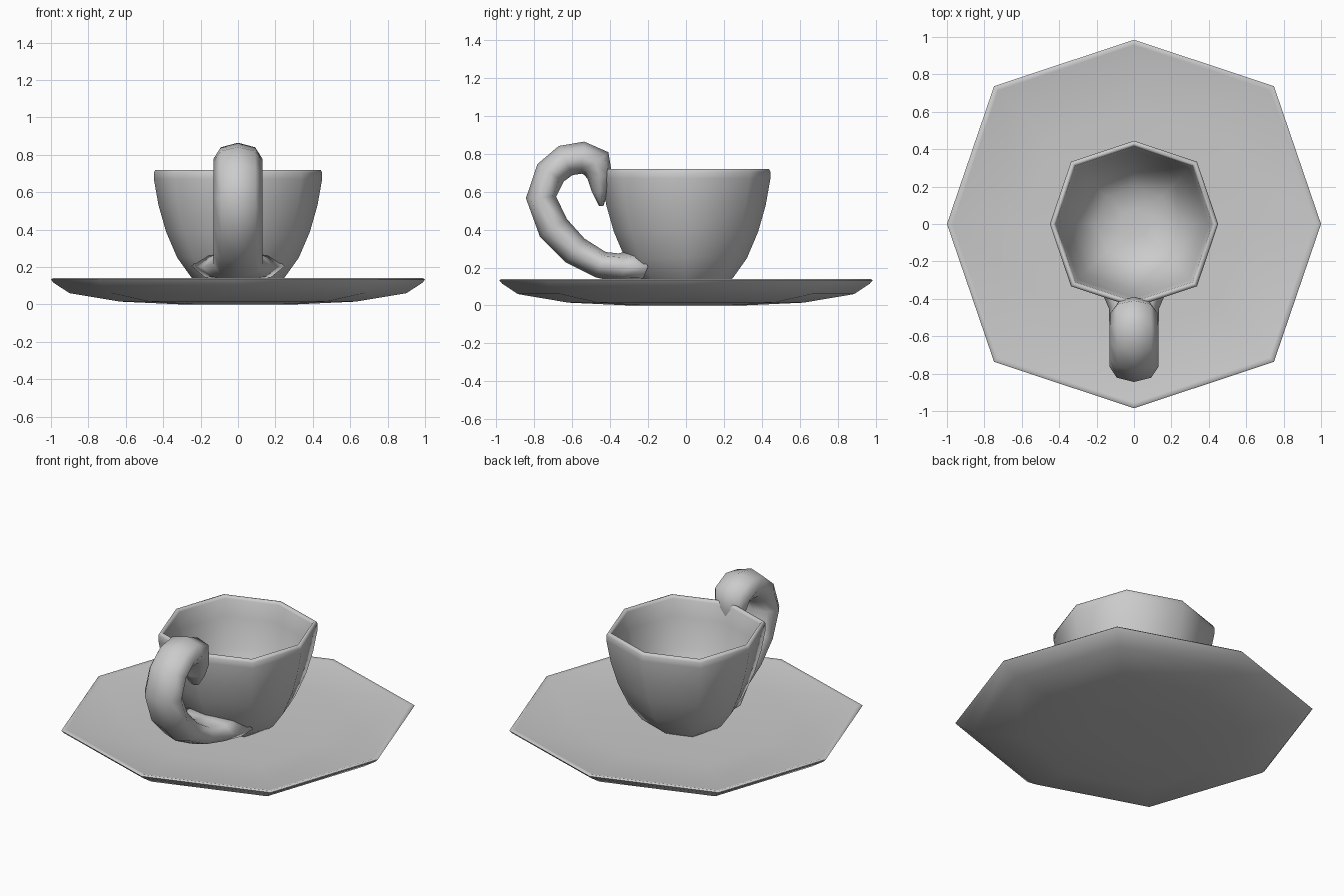
import bpy
import bmesh
from math import sin, cos, pi, radians
from mathutils import Vector

if "Cube" in bpy.data.objects:
    bpy.data.objects.remove(bpy.data.objects["Cube"])

SIDES = 8


def finish(name, bm, angle):
    bmesh.ops.remove_doubles(bm, verts=bm.verts, dist=1e-5)
    bmesh.ops.recalc_face_normals(bm, faces=bm.faces)
    mesh = bpy.data.meshes.new(name)
    bm.to_mesh(mesh)
    bm.free()
    obj = bpy.data.objects.new(name, mesh)
    bpy.context.collection.objects.link(obj)
    bpy.ops.object.select_all(action='DESELECT')
    obj.select_set(True)
    bpy.context.view_layer.objects.active = obj
    bpy.ops.object.shade_smooth_by_angle(angle=radians(angle))
    return obj


def skin(name, rings, angle=65):
    """Join a series of rings with quads and cap both ends."""
    bm = bmesh.new()
    loops = [[bm.verts.new(p) for p in ring] for ring in rings]
    for a, b in zip(loops, loops[1:]):
        for i in range(SIDES):
            j = (i + 1) % SIDES
            bm.faces.new((a[i], a[j], b[j], b[i]))
    bm.faces.new(loops[0][::-1])
    bm.faces.new(loops[-1])
    return finish(name, bm, angle)


def octagon(r, z, y_scale):
    # diagonal corners sit slightly further out than the axis corners
    pts = []
    for i in range(SIDES):
        k = r * (1.058 if i % 2 else 1.0)
        a = 2 * pi * i / SIDES
        pts.append(Vector((k * cos(a), k * sin(a) * y_scale, z)))
    return pts


def lathe(name, profile, y_scale):
    return skin(name, [octagon(r, z, y_scale) for r, z in profile])


# Saucer: shallow dished plate with a thin rounded lip
lathe("saucer", [(0.3, 0.0), (0.63, 0.015), (0.9, 0.06), (0.985, 0.115),
                 (1.0, 0.132), (0.99, 0.14), (0.97, 0.135),
                 (0.6, 0.119), (0.2, 0.11)], 0.985)

# Cup: outer wall, rim, inner wall and floor
lathe("cup", [(0.1, 0.1), (0.2, 0.105), (0.25, 0.145), (0.325, 0.25),
              (0.385, 0.39), (0.425, 0.53), (0.45, 0.67), (0.45, 0.705),
              (0.442, 0.72), (0.427, 0.72), (0.419, 0.705), (0.40, 0.6),
              (0.355, 0.42), (0.29, 0.28), (0.2, 0.2), (0.08, 0.18)], 0.99)

# Handle: y, z, half thickness, half width, wrap around the cup wall
PATH = [(-0.30, 0.205, 0.085, 0.25, 0.4), (-0.36, 0.20, 0.075, 0.19, 0.2),
        (-0.45, 0.215, 0.072, 0.135, 0), (-0.585, 0.29, 0.08, 0.13, 0),
        (-0.70, 0.41, 0.085, 0.13, 0), (-0.765, 0.57, 0.08, 0.13, 0),
        (-0.715, 0.70, 0.083, 0.13, 0), (-0.635, 0.765, 0.085, 0.13, 0),
        (-0.545, 0.78, 0.085, 0.13, 0), (-0.475, 0.75, 0.088, 0.125, 0),
        (-0.455, 0.68, 0.066, 0.11, 0), (-0.453, 0.60, 0.043, 0.08, 0),
        (-0.447, 0.525, 0.012, 0.03, 0)]
rings = []
for n, (y, z, t, w, wrap) in enumerate(PATH):
    p = PATH[max(n - 1, 0)]
    q = PATH[min(n + 1, len(PATH) - 1)]
    along = Vector((0, q[0] - p[0], q[1] - p[1])).normalized()
    side = Vector((0, -along.z, along.y))
    ring = []
    for i in range(SIDES):
        a = 2 * pi * i / SIDES
        x = w * cos(a)
        ring.append(Vector((x, y + wrap * abs(x), z)) + side * (t * sin(a)))
    rings.append(ring)
skin("handle", rings, 120)
